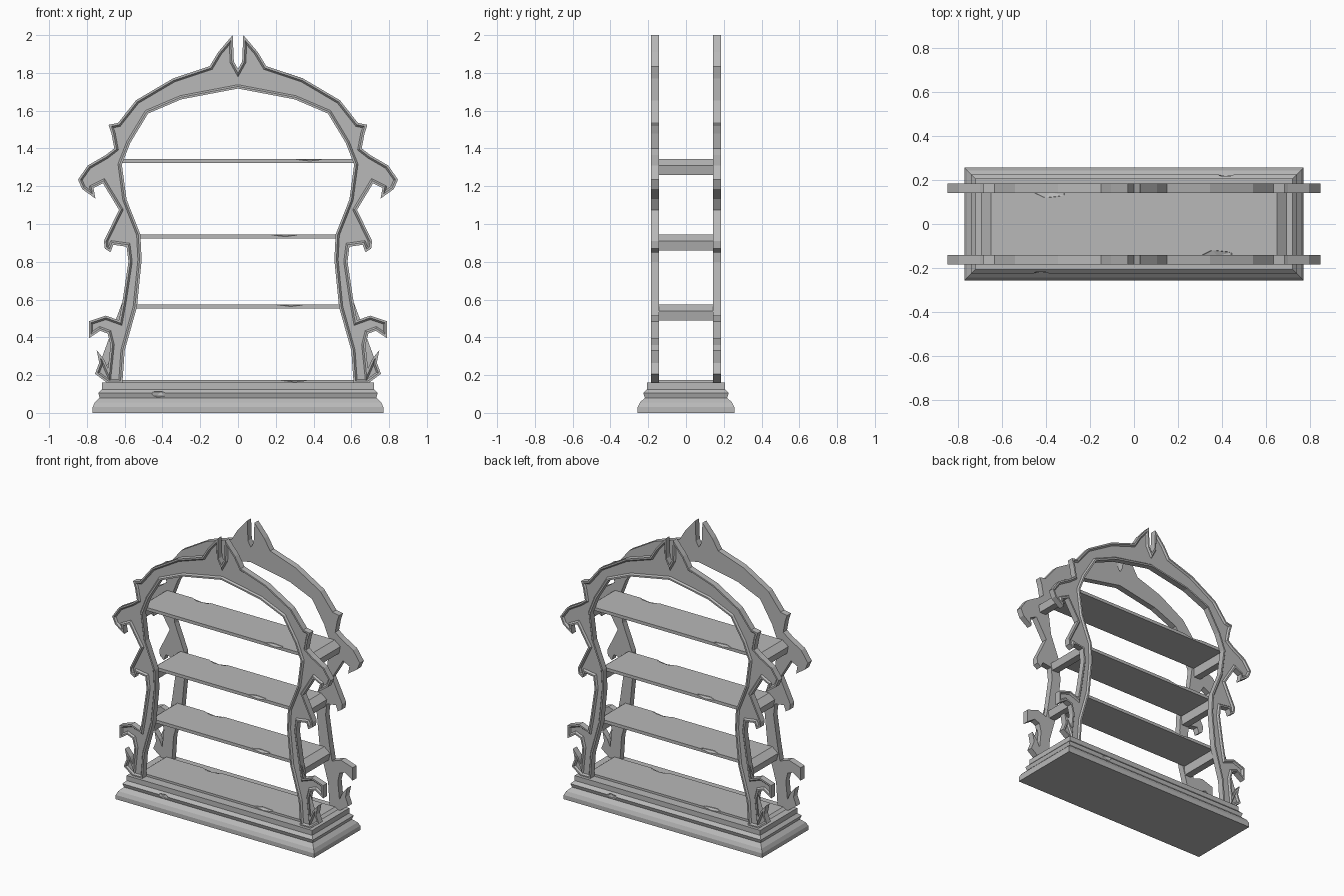
import bpy
import bmesh
from math import pi
from mathutils import Matrix

cube = bpy.data.objects.get("Cube")
if cube:
    bpy.data.objects.remove(cube, do_unlink=True)

grey = bpy.data.materials.new("stone_grey")
grey.use_nodes = True
colour = (0.48, 0.48, 0.48, 1)
grey.diffuse_color = colour
grey.node_tree.nodes["Principled BSDF"].inputs["Base Color"].default_value = colour


def finish(bm, name):
    bmesh.ops.recalc_face_normals(bm, faces=bm.faces[:])
    mesh = bpy.data.meshes.new(name)
    bm.to_mesh(mesh)
    bm.free()
    mesh.materials.append(grey)
    obj = bpy.data.objects.new(name, mesh)
    bpy.context.collection.objects.link(obj)
    return obj


def mirrored(half):
    """Close a right half profile, listed from top to bottom to top, on x = 0."""
    return half + [(-x, z) for x, z in reversed(half) if x > 0]


def prism(points, y0, y1):
    """Extrude an x-z profile along y; return the mesh and its y0 face."""
    bm = bmesh.new()
    face = bm.faces.new([bm.verts.new((x, y0, z)) for x, z in points])
    extruded = bmesh.ops.extrude_face_region(bm, geom=[face], use_keep_orig=True)["geom"]
    moved = [v for v in extruded if isinstance(v, bmesh.types.BMVert)]
    bmesh.ops.translate(bm, verts=moved, vec=(0, y1 - y0, 0))
    bmesh.ops.recalc_face_normals(bm, faces=bm.faces[:])
    return bm, face


def chip(obj, centre, size):
    """Knock a faceted nick out of an edge, and its half-turn twin."""
    x, y, z = centre
    bm = bmesh.new()
    for sign in (1, -1):
        place = Matrix.Translation((sign * x, sign * y, z)) @ Matrix.Diagonal((*size, 1))
        bmesh.ops.create_icosphere(bm, subdivisions=1, radius=1, matrix=place)
    cutter = finish(bm, "chip_cutter")
    cutter.hide_render = True
    mod = obj.modifiers.new("chip", "BOOLEAN")
    mod.operation = "DIFFERENCE"
    mod.solver = "EXACT"
    mod.object = cutter
    bpy.context.view_layer.objects.active = obj
    bpy.ops.object.modifier_apply(modifier=mod.name)
    bpy.data.objects.remove(cutter, do_unlink=True)


# Moulded plinth: stacked rectangles, each given as (inset, height)
bm = bmesh.new()
rings = []
for inset, z in [(0, 0), (0, .03), (.012, .055), (.038, .08),
                 (.03, .105), (.05, .125), (.05, .16)]:
    w, d = .77 - inset, .256 - inset
    rings.append([bm.verts.new((sx * w, sy * d, z))
                  for sx, sy in ((-1, -1), (1, -1), (1, 1), (-1, 1))])
for low, high in zip(rings, rings[1:]):
    for i in range(4):
        j = (i + 1) % 4
        bm.faces.new((low[i], low[j], high[j], high[i]))
bm.faces.new(rings[0])
bm.faces.new(rings[-1])
plinth = finish(bm, "plinth")
chip(plinth, (-.42, -.23, .1), (.045, .02, .025))

# Scrolled arch frame: outer edge with hooks downwards, then inner edge upwards
outer = [(0, 1.82), (.022, 1.86), (.028, 2), (.105, 1.91), (.15, 1.835),
         (.345, 1.77), (.54, 1.655), (.635, 1.535), (.685, 1.525),
         (.67, 1.48), (.655, 1.4), (.70, 1.365), (.795, 1.31),
         (.847, 1.235), (.825, 1.185), (.755, 1.135), (.765, 1.19),
         (.715, 1.215), (.63, 1.075), (.71, .91), (.705, .87),
         (.675, .85), (.66, .89), (.59, .88), (.58, .8),
         (.61, .6), (.63, .49), (.7, .515), (.79, .485),
         (.79, .395), (.73, .435), (.69, .42), (.675, .36),
         (.688, .235), (.71, .285), (.748, .332), (.735, .265),
         (.757, .207), (.69, .157)]
inner = [(.612, .157), (.6, .33), (.535, .56), (.51, .81), (.517, .945),
         (.59, 1.13), (.615, 1.315), (.57, 1.43), (.476, 1.585),
         (.3, 1.66), (0, 1.717)]
for name, turn in (("front_frame", 0), ("back_frame", pi)):
    bm, face = prism(mirrored(outer + inner), -.185, -.142)
    # Raised lip around a sunken centre panel
    bmesh.ops.inset_region(bm, faces=[face], thickness=.011, use_even_offset=True)
    bmesh.ops.inset_region(bm, faces=[face], thickness=.009, depth=-.011,
                           use_even_offset=True)
    bmesh.ops.rotate(bm, verts=bm.verts[:], matrix=Matrix.Rotation(turn, 3, "Z"))
    finish(bm, name)

# Shelves with a chamfered rail under each end: top, end, nick position
shelves = [("bottom_shelf", .175, .70, .3), ("lower_shelf", .575, .615, .28),
           ("middle_shelf", .945, .59, -.25), ("upper_shelf", 1.345, .695, .38)]
for name, top, end, nick in shelves:
    half = [(0, top), (end - .045, top), (end, top - .035), (end - .01, top - .085),
            (end - .06, top - .085), (end - .065, top - .022), (0, top - .022)]
    bm, face = prism(mirrored(half), -.143, .143)
    shelf = finish(bm, name)
    side = 1 if nick < 0 else -1
    chip(shelf, (nick, side * .145, top + .004), (.085, .03, .016))
